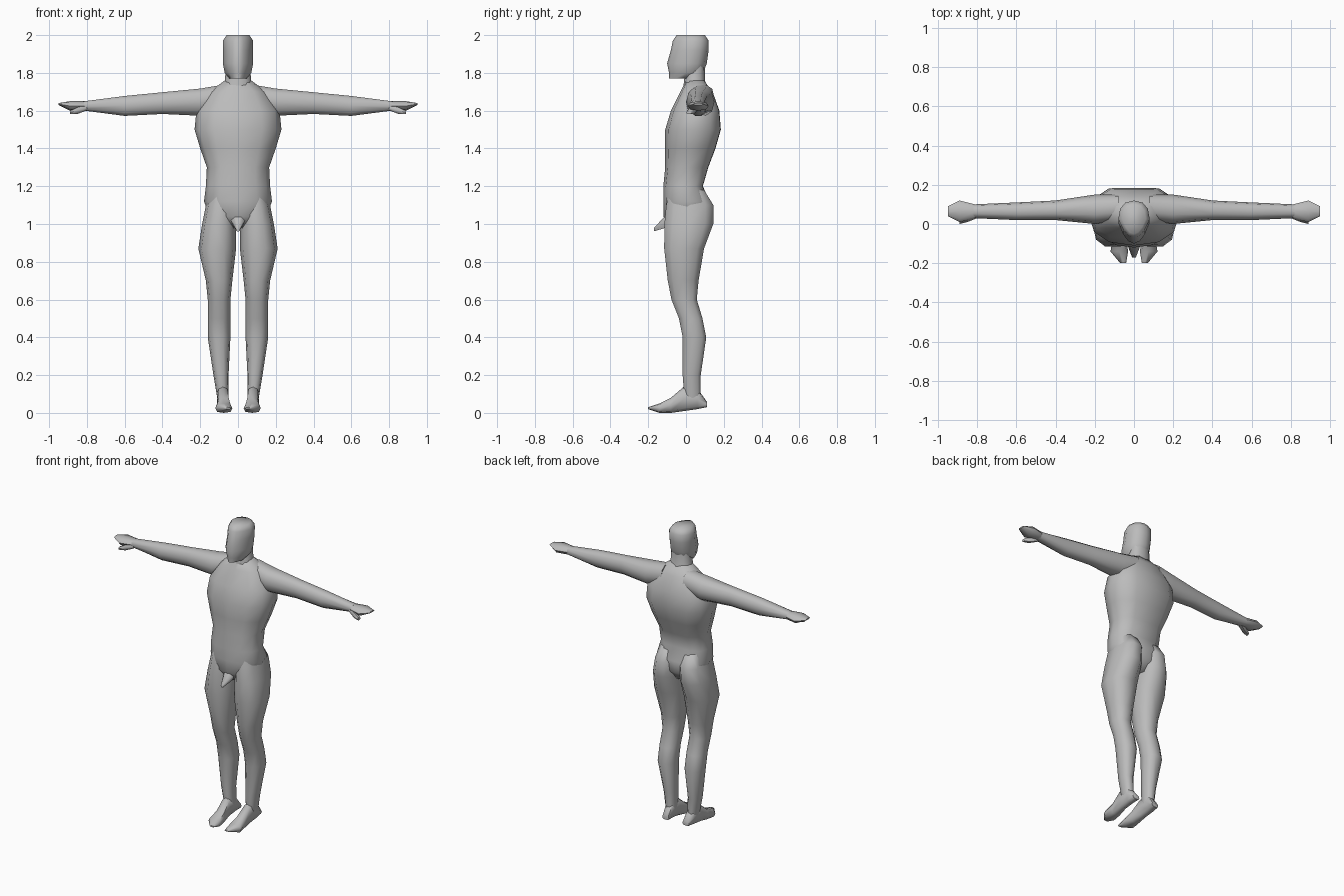
import bpy, bmesh, math

cube = bpy.data.objects.get("Cube")
if cube:
    bpy.data.objects.remove(cube, do_unlink=True)

grey = bpy.data.materials.new("plain grey")
grey.use_nodes = True
grey.diffuse_color = (.5, .5, .5, 1)
shader = grey.node_tree.nodes["Principled BSDF"]
shader.inputs["Base Color"].default_value = grey.diffuse_color


def place(axis, along, across, depth):
    """Turn a section coordinate into a point, for a part running along an axis."""
    if axis == "x":
        return (along, across, depth)
    if axis == "y":
        return (across, along, depth)
    return (across, depth, along)


def section(sides, power, taper, groove):
    """Rounded unit outline; taper narrows its low side, groove dents its high side."""
    outline = []
    for step in range(sides):
        angle = math.tau * step / sides
        cosine, sine = math.cos(angle), math.sin(angle)
        across = math.copysign(abs(cosine) ** power, cosine)
        depth = math.copysign(abs(sine) ** power, sine)
        across *= 1 + taper * min(depth, 0)
        if sine > .99:
            depth -= groove
        outline.append((across, depth))
    return outline


def loft(name, axis, rings, sides=12, power=.85, taper=0, groove=0, mirror=False):
    """Skin rings given as (position, across low, across high, depth low, depth high)."""
    bm = bmesh.new()
    outline = section(sides, power, taper, groove)
    loops = []
    for along, left, right, front, back in rings:
        loop = []
        for across, depth in outline:
            a = (left + right + across * (right - left)) / 2
            b = (front + back + depth * (back - front)) / 2
            loop.append(bm.verts.new(place(axis, along, a, b)))
        loops.append(loop)
    for lower, upper in zip(loops, loops[1:]):
        for i in range(sides):
            bm.faces.new((lower[i - 1], lower[i], upper[i], upper[i - 1]))
    bm.faces.new(loops[0])
    bm.faces.new(loops[-1])
    if mirror:
        for vert in bm.verts:
            vert.co.x = -vert.co.x
    bmesh.ops.recalc_face_normals(bm, faces=bm.faces)

    mesh = bpy.data.meshes.new(name)
    bm.to_mesh(mesh)
    bm.free()
    mesh.materials.append(grey)
    obj = bpy.data.objects.new(name, mesh)
    bpy.context.collection.objects.link(obj)
    bpy.ops.object.select_all(action="DESELECT")
    obj.select_set(True)
    bpy.context.view_layer.objects.active = obj
    bpy.ops.object.shade_smooth_by_angle(angle=math.radians(60))


def centred(*rings):
    """Expand (position, half width, depth low, depth high) to rings about x = 0."""
    return [(along, -half, half, front, back) for along, half, front, back in rings]


# Torso, with a shallow channel down the back
loft("torso", "z", centred(
    (.98, .05, -.08, .08),
    (1.04, .15, -.12, .13),
    (1.12, .18, -.12, .14),
    (1.2, .17, -.12, .1),
    (1.3, .165, -.11, .13),
    (1.4, .2, -.11, .17),
    (1.5, .23, -.11, .2),
    (1.6, .22, -.08, .19),
    (1.7, .15, -.03, .15),
    (1.76, .07, 0, .1)), groove=.1)

# Neck and head
loft("neck", "z", centred(
    (1.68, .09, -.02, .13),
    (1.76, .07, -.01, .1),
    (1.86, .06, 0, .1)))
loft("head", "z", centred(
    (1.77, .045, -.09, .06),
    (1.8, .07, -.09, .09),
    (1.85, .08, -.1, .11),
    (1.92, .08, -.08, .12),
    (1.97, .08, -.07, .12),
    (2, .06, -.05, .1)), taper=.4)

# Small wedge at the front of the pelvis
loft("pelvis_front", "y", centred(
    (-.09, .04, .98, 1.07),
    (-.17, .01, .96, .98)), sides=6)

# Limbs, the same on both sides
for side in ("left", "right"):
    flip = side == "right"
    loft(side + "_leg", "z", [
        (.08, .05, .11, -.01, .08),
        (.2, .05, .13, -.02, .08),
        (.4, .04, .16, -.02, .11),
        (.5, .04, .16, -.04, .09),
        (.6, .04, .16, -.08, .06),
        (.7, .03, .17, -.1, .07),
        (.87, .01, .21, -.12, .1),
        (1, .01, .19, -.12, .15),
        (1.1, .01, .17, -.11, .15),
        (1.18, .02, .15, -.09, .1)], sides=10, mirror=flip)
    loft(side + "_foot", "y", [
        (-.2, .04, .07, .02, .03),
        (-.14, .03, .12, 0, .05),
        (-.08, .04, .11, 0, .08),
        (-.01, .05, .11, .01, .14),
        (.06, .05, .11, .02, .13),
        (.11, .05, .1, .03, .06)], sides=8, power=.7, mirror=flip)
    loft(side + "_arm", "x", [
        (.08, .02, .15, 1.6, 1.74),
        (.2, 0, .15, 1.57, 1.72),
        (.4, .02, .12, 1.58, 1.7),
        (.6, .02, .11, 1.57, 1.68),
        (.82, .03, .1, 1.6, 1.65)], sides=10, mirror=flip)
    loft(side + "_hand", "x", [
        (.81, .03, .1, 1.6, 1.65),
        (.89, .01, .12, 1.6, 1.65),
        (.95, .04, .09, 1.63, 1.64)], sides=8, mirror=flip)
    loft(side + "_thumb", "x", [
        (.8, .03, .07, 1.6, 1.63),
        (.85, .01, .05, 1.58, 1.62),
        (.89, 0, .03, 1.58, 1.6)], sides=6, mirror=flip)
